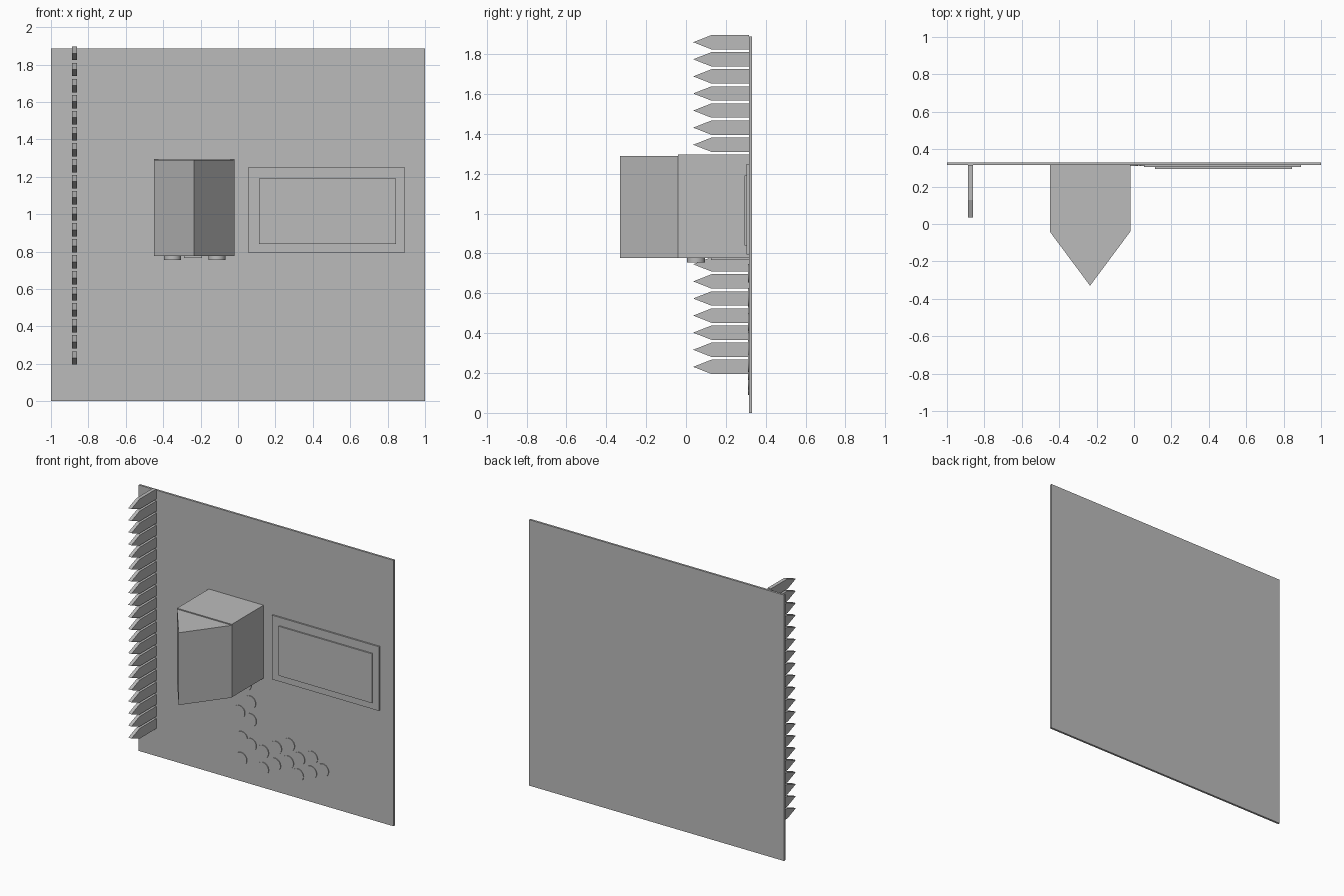
import bpy, bmesh, math
from mathutils import Matrix

cube = bpy.data.objects.get("Cube")
if cube:
    bpy.data.objects.remove(cube, do_unlink=True)

grey = bpy.data.materials.new("plain grey")
grey.use_nodes = True
colour = (0.5, 0.5, 0.5, 1)
grey.diffuse_color = colour
grey.node_tree.nodes["Principled BSDF"].inputs["Base Color"].default_value = colour


def finish(name, bm):
    bmesh.ops.recalc_face_normals(bm, faces=bm.faces)
    mesh = bpy.data.meshes.new(name)
    bm.to_mesh(mesh)
    bm.free()
    mesh.materials.append(grey)
    obj = bpy.data.objects.new(name, mesh)
    bpy.context.collection.objects.link(obj)
    return obj


def box(name, x, y, z):
    bm = bmesh.new()
    bmesh.ops.create_cube(bm, size=1)
    for v in bm.verts:
        v.co = [a + (c + 0.5) * (b - a) for c, (a, b) in zip(v.co, (x, y, z))]
    return finish(name, bm)


def prism(bm, points, offset):
    face = bm.faces.new([bm.verts.new(p) for p in points])
    new = bmesh.ops.extrude_face_region(bm, geom=[face])["geom"]
    verts = [g for g in new if isinstance(g, bmesh.types.BMVert)]
    bmesh.ops.translate(bm, verts=verts, vec=offset)


def disc(bm, centre, radius, depth, turn=0):
    matrix = Matrix.Translation(centre) @ Matrix.Rotation(turn, 4, "X")
    bmesh.ops.create_cone(bm, cap_ends=True, segments=32, radius1=radius,
                          radius2=radius, depth=depth, matrix=matrix)


def smooth(obj):
    bpy.ops.object.select_all(action="DESELECT")
    obj.select_set(True)
    bpy.context.view_layer.objects.active = obj
    bpy.ops.object.shade_smooth_by_angle(angle=math.radians(30))


WALL = 0.315

# Back panel and raised frame
box("back_panel", (-1, 1), (WALL, 0.33), (0, 1.887))
box("raised_frame", (0.053, 0.893), (0.304, WALL), (0.794, 1.249))
box("raised_inset", (0.112, 0.845), (0.294, 0.304), (0.84, 1.19))

# Projecting box with a pointed front
box("projecting_box", (-0.45, -0.02), (-0.041, WALL), (0.778, 1.296))
bm = bmesh.new()
prism(bm, [(-0.45, -0.041, 0.776), (-0.02, -0.041, 0.776), (-0.235, -0.33, 0.776)],
      (0, 0, 0.513))
finish("pointed_front", bm)

# Pads below the box
bm = bmesh.new()
for x in (-0.35, -0.113):
    disc(bm, (x, 0.05, 0.767), 0.045, 0.024)
smooth(finish("round_pads", bm))
box("middle_pad", (-0.288, -0.193), (0.125, WALL), (0.767, 0.779))

# Column of pointed spikes
bm = bmesh.new()
for i in range(20):
    low = 0.195 + i * 0.0857
    high = low + 0.072
    prism(bm, [(-0.887, WALL, low), (-0.887, 0.128, low),
               (-0.887, 0.036, (low + high) / 2),
               (-0.887, 0.128, high), (-0.887, WALL, high)], (0.025, 0, 0))
finish("spikes", bm)

# Trail of thin discs on the panel
trail = [(-0.16, 0.70), (-0.125, 0.58), (-0.21, 0.49), (-0.12, 0.455),
         (-0.19, 0.31), (-0.12, 0.28), (-0.195, 0.16), (-0.024, 0.256),
         (0.078, 0.312), (0.18, 0.36), (-0.024, 0.136), (0.07, 0.19),
         (0.172, 0.234), (0.26, 0.282), (0.36, 0.316), (0.25, 0.163),
         (0.353, 0.21), (0.447, 0.25)]
bm = bmesh.new()
for x, z in trail:
    disc(bm, (x, WALL - 0.002, z), 0.046, 0.006, math.pi / 2)
smooth(finish("disc_trail", bm))
